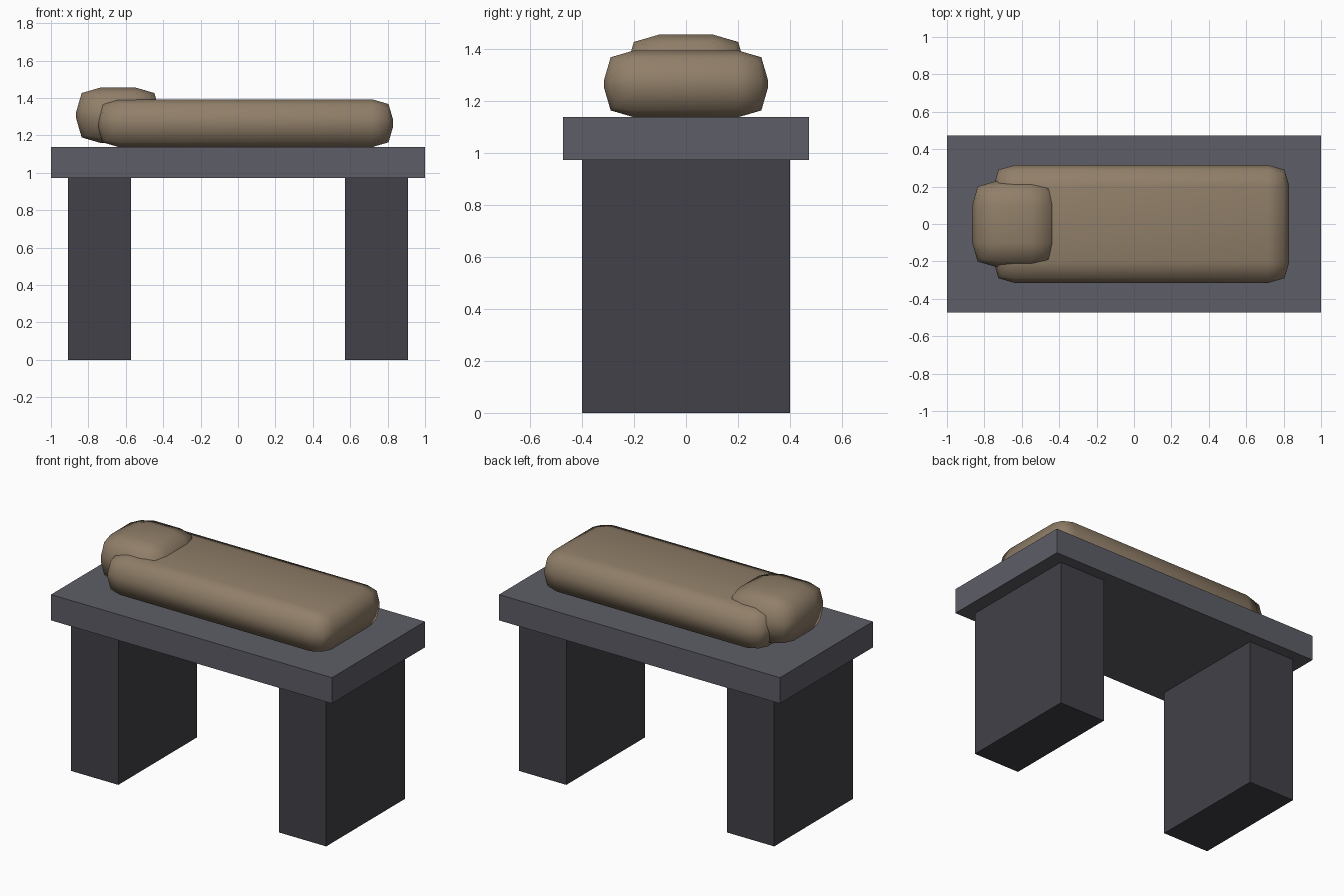
import bpy
import bmesh
from mathutils import Matrix, Vector

if "Cube" in bpy.data.objects:
    bpy.data.objects.remove(bpy.data.objects["Cube"])


def material(name, rgb):
    mat = bpy.data.materials.new(name)
    mat.diffuse_color = (*rgb, 1.0)
    mat.use_nodes = True
    mat.node_tree.nodes["Principled BSDF"].inputs["Base Color"].default_value = mat.diffuse_color
    return mat


def block(name, lo, hi, mat, bevel=0.0):
    """Box between two corners, optionally rounded into a soft cushion."""
    lo, hi = Vector(lo), Vector(hi)
    bm = bmesh.new()
    bmesh.ops.create_cube(bm, size=1.0, matrix=Matrix.Diagonal((*(hi - lo), 1.0)))
    if bevel:
        bmesh.ops.bevel(bm, geom=bm.edges[:], offset=bevel, offset_type='OFFSET',
                        segments=2, profile=0.6, affect='EDGES')
        for face in bm.faces:
            face.smooth = True
    bmesh.ops.recalc_face_normals(bm, faces=bm.faces[:])
    mesh = bpy.data.meshes.new(name)
    bm.to_mesh(mesh)
    bm.free()
    mesh.materials.append(mat)
    obj = bpy.data.objects.new(name, mesh)
    obj.location = (lo + hi) / 2
    bpy.context.collection.objects.link(obj)
    return obj


slab_stone = material("slab_stone", (0.11, 0.11, 0.135))
leg_stone = material("leg_stone", (0.052, 0.052, 0.065))
cloth = material("cloth", (0.28, 0.21, 0.14))

# Stone table: slab on two wide pier legs
block("table_slab", (-1, -0.473, 0.972), (1, 0.473, 1.138), slab_stone)
for side, x in (("left", -0.74), ("right", 0.74)):
    block(side + "_leg", (x - 0.168, -0.4, 0), (x + 0.168, 0.4, 0.972), leg_stone)

# Wrapped bundle with a smaller raised head end
block("bundle_body", (-0.75, -0.315, 1.138), (0.83, 0.315, 1.393), cloth, 0.112)
block("bundle_head", (-0.865, -0.23, 1.16), (-0.418, 0.23, 1.456), cloth, 0.13)
